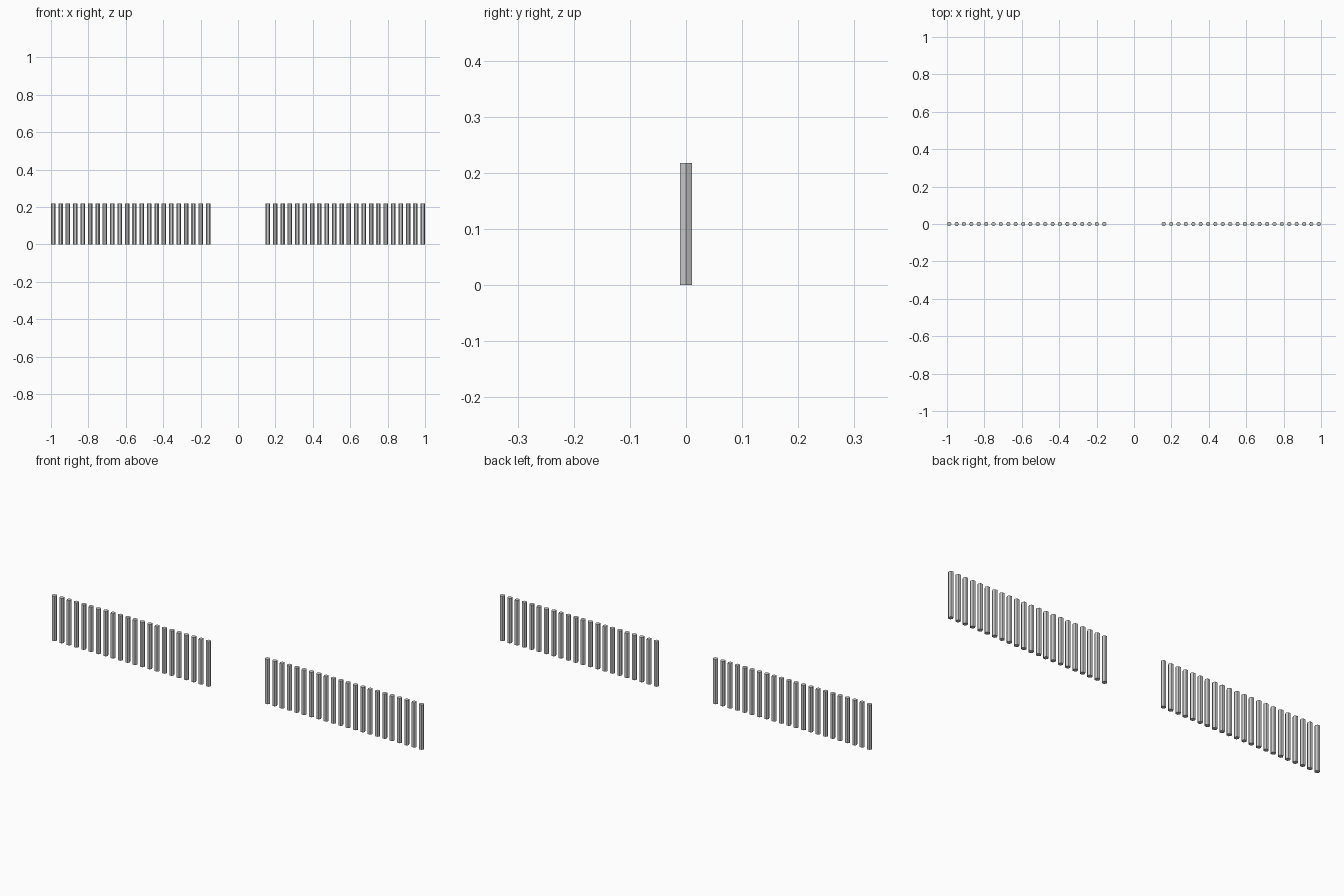
import bpy
import bmesh
from math import pi
from mathutils import Matrix

if "Cube" in bpy.data.objects:
    bpy.data.objects.remove(bpy.data.objects["Cube"])

COUNT = 22          # posts on each side of the gap
RADIUS = 0.012
HEIGHT = 0.218
OUTER = 1.0 - RADIUS
INNER = 0.159

# one six-sided post, with corners pointing along x and flats facing front/back
bm = bmesh.new()
bmesh.ops.create_cone(
    bm, cap_ends=True, segments=6, radius1=RADIUS, radius2=RADIUS, depth=HEIGHT,
    matrix=Matrix.Translation((INNER, 0, HEIGHT / 2)) @ Matrix.Rotation(pi / 6, 4, 'Z'))
mesh = bpy.data.meshes.new("fence_posts")
bm.to_mesh(mesh)
bm.free()
posts = bpy.data.objects.new("fence_posts", mesh)
bpy.context.collection.objects.link(posts)

# repeat into a row, then mirror across the central gap
row = posts.modifiers.new("row", 'ARRAY')
row.count = COUNT
row.use_relative_offset = False
row.use_constant_offset = True
row.constant_offset_displace = ((OUTER - INNER) / (COUNT - 1), 0, 0)

mirror = posts.modifiers.new("other_side", 'MIRROR')
mirror.use_axis[0] = True
mirror.use_mirror_merge = False
